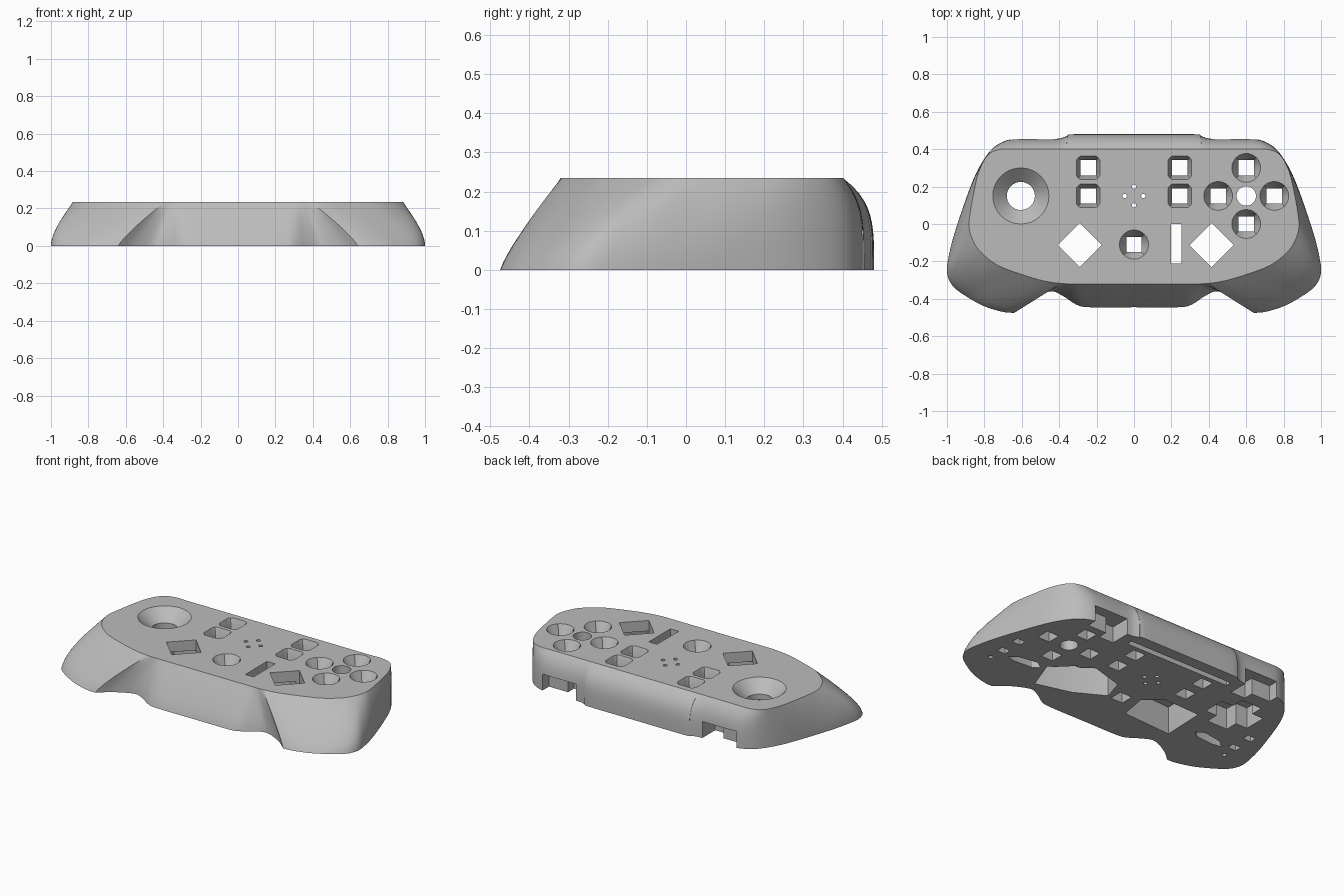
import bpy, bmesh, math
from mathutils import Vector

if "Cube" in bpy.data.objects:
    bpy.data.objects.remove(bpy.data.objects["Cube"])

TOP = 0.235
grey = bpy.data.materials.new("light_grey")
grey.use_nodes = True
colour = (0.5, 0.5, 0.5, 1)
grey.diffuse_color = colour
grey.node_tree.nodes["Principled BSDF"].inputs["Base Color"].default_value = colour


def loft(name, rings):
    """Closed solid through equal-length rings of points."""
    bm = bmesh.new()
    loops = [[bm.verts.new(p) for p in ring] for ring in rings]
    n = len(loops[0])
    for low, high in zip(loops, loops[1:]):
        for i in range(n):
            j = (i + 1) % n
            bm.faces.new((low[i], low[j], high[j], high[i]))
    bm.faces.new(loops[0])
    bm.faces.new(loops[-1])
    bmesh.ops.recalc_face_normals(bm, faces=bm.faces)
    mesh = bpy.data.meshes.new(name)
    bm.to_mesh(mesh)
    bm.free()
    mesh.materials.append(grey)
    obj = bpy.data.objects.new(name, mesh)
    bpy.context.collection.objects.link(obj)
    return obj


def smooth_chain(points, steps=4):
    """Catmull-Rom curve through the points, without the last one."""
    p = [Vector(q) for q in points]
    p = [p[0]] + p + [p[-1]]
    out = []
    for a, b, c, d in zip(p, p[1:], p[2:], p[3:]):
        for k in range(steps):
            t = k / steps
            out.append(0.5 * (2 * b + (c - a) * t + (2 * a - 5 * b + 4 * c - d) * t * t
                              + (3 * b - a - 3 * c + d) * t ** 3))
    return out


# Half outline: base x, base y, rim x, rim y
outer = [(0, .48, 0, .4), (.32, .48, .32, .4), (.36, .47, .37, .4), (.42, .455, .42, .4),
         (.62, .455, .62, .4), (.7, .44, .71, .4), (.77, .39, .78, .37),
         (.84, .28, .83, .28), (.9, .13, .86, .15), (.96, -.05, .88, .03),
         (.99, -.17, .88, -.03), (1, -.26, .86, -.09), (.97, -.33, .82, -.15),
         (.9, -.385, .73, -.22), (.8, -.44, .6, -.27), (.7, -.47, .48, -.305),
         (.64, -.475, .39, -.318)]
inner = [(.64, -.475, .39, -.318), (.56, -.41, .38, -.319), (.45, -.36, .36, -.32),
         (.38, -.385, .34, -.32), (.31, -.43, .31, -.32), (.24, -.445, .24, -.32),
         (0, -.445, 0, -.32)]
half = smooth_chain(outer) + smooth_chain(inner) + [Vector(inner[-1])]
mirrored = [Vector((-p[0], p[1], -p[2], p[3])) for p in half[-2:0:-1]]
outline = half + mirrored


def body_ring(t):
    ring = []
    for bx, by, tx, ty in outline:
        back = min(max(by / .4, 0), 1)
        front = min(max((-by - .25) / .15, 0), 1)
        f = t ** (1.7 + 2.3 * back - .5 * front)
        ring.append((bx + (tx - bx) * f, by + (ty - by) * f, TOP * t))
    return ring


body = loft("controller_shell", [body_ring(k / 12) for k in range(13)])
cutters = []


def shape(x, y, z, r, h=9, n=32):
    """Circle of radius r, clipped to a square of half side h."""
    ring = []
    for i in range(n):
        a = math.tau * i / n
        c, s = math.cos(a), math.sin(a)
        k = min(r, h / max(abs(c), abs(s)))
        ring.append((x + k * c, y + k * s, z))
    return ring


def cut_loft(rings):
    cutters.append(loft("cutter", rings))


def cut_poly(points, z0=-.1, z1=.4):
    cut_loft([[(x, y, z) for x, y in points] for z in (z0, z1)])


def cut_box(x, y, w, d, z0=-.1, z1=.4):
    cut_poly([(x - w, y - d), (x + w, y - d), (x + w, y + d), (x - w, y + d)], z0, z1)


def cut_button(x, y, r, h=9):
    """Tapered recess that narrows to a square hole."""
    floor = .041
    cut_loft([shape(x, y, -.1, 1, floor), shape(x, y, TOP - .06, 1, floor),
              shape(x, y, TOP, r, h), shape(x, y, TOP + .1, r, h)])


# Thumbstick well, with a cross-shaped pocket below
sx, sy = -.605, .15
cut_loft([shape(sx, sy, -.1, .075), shape(sx, sy, TOP - .07, .075),
          shape(sx, sy, TOP, .15), shape(sx, sy, TOP + .1, .15)])
cut_box(sx, sy, .15, .07, z1=.13)
cut_box(sx, sy, .07, .15, z1=.131)

# Round action buttons around a central hole
for dx, dy in ((0, 1), (0, -1), (1, 0), (-1, 0)):
    cut_button(.6 + .15 * dx, .15 + .15 * dy, .077)
    cut_loft([shape(.05 * dx, .15 + .05 * dy, z, .012, n=12) for z in (-.1, .4)])
cut_loft([shape(.6, .15, z, .052) for z in (-.1, .4)])

# Rounded square buttons and the lower middle button
for x in (-.245, .245):
    for y in (.15, .3):
        cut_button(x, y, .076, .063)
cut_button(0, -.11, .078)

# Diamond windows and the narrow slot
for x in (-.29, .415):
    r, y = .118, -.113
    cut_poly([(x - r, y), (x, y - r), (x + r, y), (x, y + r)])
cut_box(.225, -.105, .028, .105)

# Pockets in the underside
cut_poly([(.47, -.3), (.54, -.11), (.32, .05), (.11, -.01), (.07, -.14), (.25, -.24)], z1=.17)
cut_poly([(-.13, -.23), (-.1, -.06), (-.2, .03), (-.45, .02), (-.46, -.25)], z1=.171)
cut_box(0, .39, .36, .018, z1=.08)
for side in (-1, 1):
    cut_poly([(side * x, y) for x, y in
              ((.56, -.14), (.61, -.11), (.73, -.13), (.78, -.17), (.72, -.18), (.6, -.17))],
             z1=.08)
    for y in (-.13, 0):
        cut_box(side * .84, y, .028, .022, z1=.06)
    cut_loft([shape(side * .85, -.23, z, .014, n=12) for z in (-.1, .06)])
    # Shoulder openings through the back wall
    cut_box(side * .545, .46, .115, .07, z1=.1)
    cut_box(side * .48, .39, .05, .06, z1=.101)

# Apply all the cuts, then drop the cutters
for cutter in cutters:
    cutter.hide_render = True
    mod = body.modifiers.new("cut", 'BOOLEAN')
    mod.operation = 'DIFFERENCE'
    mod.solver = 'EXACT'
    mod.object = cutter
bpy.context.view_layer.update()
graph = bpy.context.evaluated_depsgraph_get()
result = bpy.data.meshes.new_from_object(body.evaluated_get(graph))
body.modifiers.clear()
body.data = result
for cutter in cutters:
    bpy.data.objects.remove(cutter)

# Smooth sides with crisp edges
result.shade_smooth()
result.set_sharp_from_angle(angle=math.radians(28))
